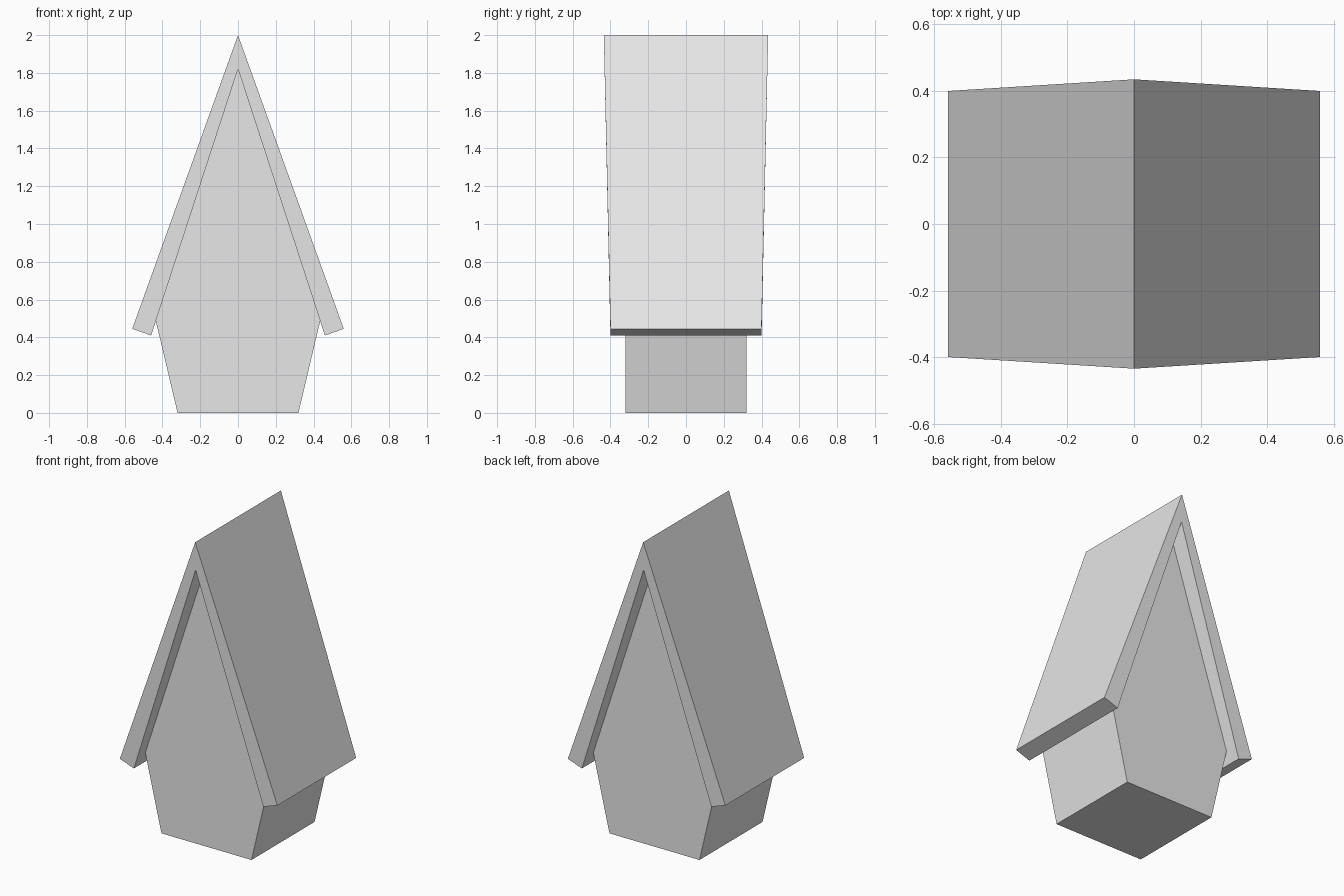
import bpy
import bmesh

cube = bpy.data.objects.get("Cube")
if cube:
    bpy.data.objects.remove(cube, do_unlink=True)

# Single plain grey
grey = bpy.data.materials.new("light_grey")
grey.use_nodes = True
colour = (0.8, 0.8, 0.8, 1)
grey.diffuse_color = colour
grey.node_tree.nodes["Principled BSDF"].inputs["Base Color"].default_value = colour


def prism(name, half_profile, depth):
    """Mirror a half outline (bottom to top) in x, extrude along y; depth gives half depth at z."""
    outline = half_profile + [(-x, z) for x, z in reversed(half_profile) if x > 0]
    bm = bmesh.new()
    front, back = [[bm.verts.new((x, s * depth(z), z)) for x, z in outline] for s in (-1, 1)]
    n = len(outline)
    for i in range(n):
        j = (i + 1) % n
        bm.faces.new((front[i], back[i], back[j], front[j]))
    bm.faces.new(front)
    bm.faces.new(back[::-1])
    bmesh.ops.recalc_face_normals(bm, faces=bm.faces)
    mesh = bpy.data.meshes.new(name)
    bm.to_mesh(mesh)
    bm.free()
    mesh.materials.append(grey)
    obj = bpy.data.objects.new(name, mesh)
    bpy.context.collection.objects.link(obj)
    return obj


# House body: flared side walls rising to a gable under the roof
prism("house_body", [(0.32, 0), (0.435, 0.487), (0, 1.82)], lambda z: 0.32)


# Roof: two slabs meeting at the ridge, overhang growing towards the top
def roof_depth(z):
    return 0.4 + 0.035 * max(0, z - 0.445) / 1.555


def roof_slab(name, side):
    outline = [(0.46, 0.41), (0.56, 0.445), (0, 2), (0, 1.82)]
    bm = bmesh.new()
    front, back = [[bm.verts.new((side * x, s * roof_depth(z), z)) for x, z in outline]
                   for s in (-1, 1)]
    # Front, back, eave, slope and underside; the ridge joint stays open
    bm.faces.new(front)
    bm.faces.new(back[::-1])
    for i in range(4):
        if i != 2:
            j = (i + 1) % 4
            bm.faces.new((front[i], back[i], back[j], front[j]))
    bmesh.ops.recalc_face_normals(bm, faces=bm.faces)
    mesh = bpy.data.meshes.new(name)
    bm.to_mesh(mesh)
    bm.free()
    mesh.materials.append(grey)
    bpy.context.collection.objects.link(bpy.data.objects.new(name, mesh))


roof_slab("roof_left", 1)
roof_slab("roof_right", -1)
